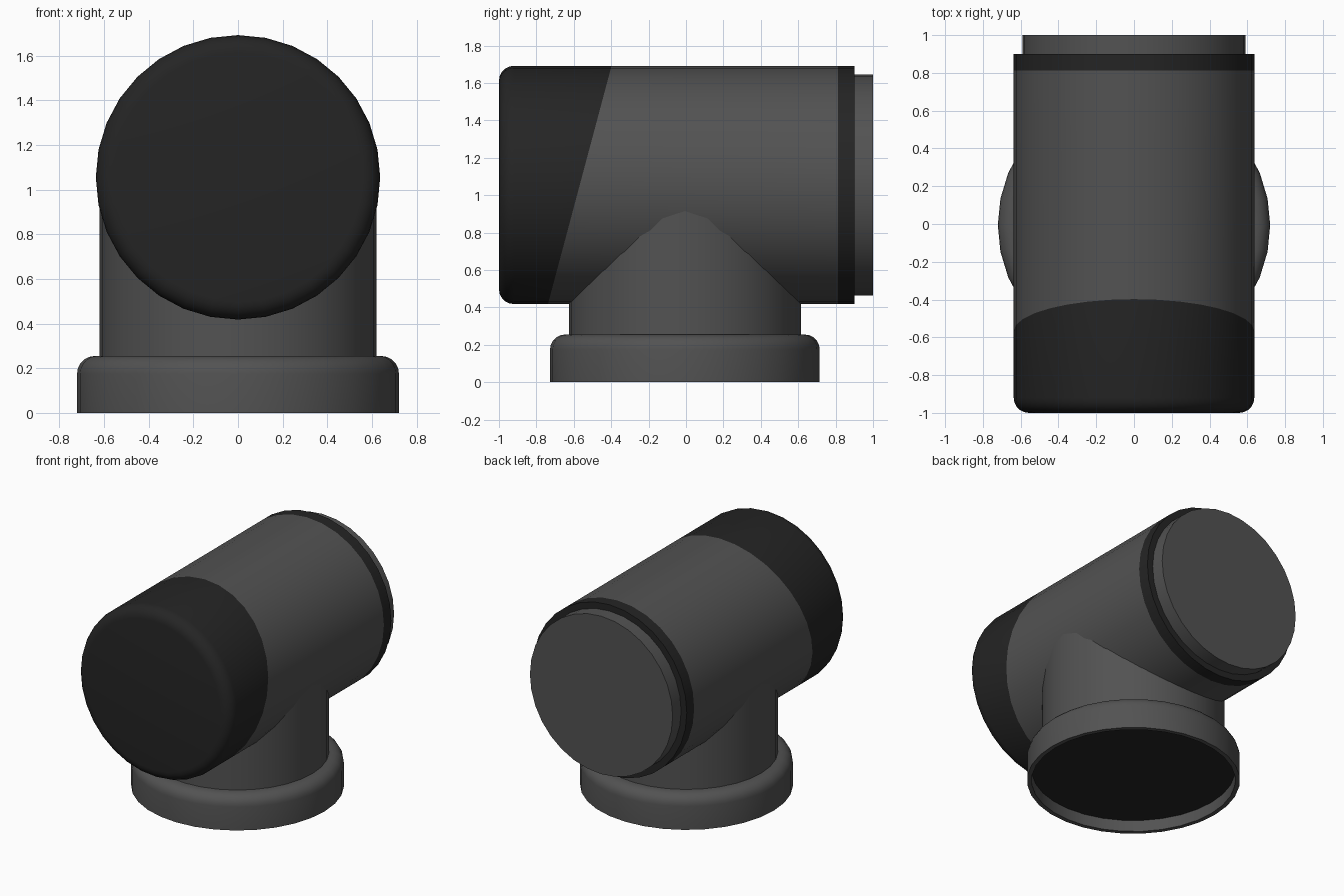
import bpy, bmesh, math

if "Cube" in bpy.data.objects:
    bpy.data.objects.remove(bpy.data.objects["Cube"])

SEG = 32
AXIS_Z = 1.055      # height of the barrel axis
R = 0.637           # barrel radius
POST_Y = -0.006     # the post sits very slightly off centre


def material(name, v):
    m = bpy.data.materials.new(name)
    m.diffuse_color = (v, v, v, 1)
    m.use_nodes = True
    m.node_tree.nodes["Principled BSDF"].inputs["Base Color"].default_value = m.diffuse_color
    return m


grey = material("grey", 0.085)
dark = material("dark", 0.018)


def lathe(name, profile, place, mat):
    """Spin (radius, axial) points; axial may be a function of the ring point."""
    bm = bmesh.new()
    rings = []
    for r, a in profile:
        if r == 0:
            rings.append([bm.verts.new(place(0, 0, a))] * SEG)
            continue
        ring = []
        for i in range(SEG):
            t = 2 * math.pi * i / SEG
            u, v = r * math.cos(t), r * math.sin(t)
            ring.append(bm.verts.new(place(u, v, a(v) if callable(a) else a)))
        rings.append(ring)
    for p, q in zip(rings, rings[1:]):
        for i in range(SEG):
            j = (i + 1) % SEG
            bm.faces.new(list(dict.fromkeys((p[i], p[j], q[j], q[i]))))
    bmesh.ops.recalc_face_normals(bm, faces=bm.faces)
    me = bpy.data.meshes.new(name)
    bm.to_mesh(me)
    bm.free()
    me.materials.append(mat)
    ob = bpy.data.objects.new(name, me)
    bpy.context.collection.objects.link(ob)
    bpy.ops.object.select_all(action='DESELECT')
    ob.select_set(True)
    bpy.context.view_layer.objects.active = ob
    bpy.ops.object.shade_smooth_by_angle(angle=math.radians(30))
    return ob


def along_y(u, v, a):
    return (u, a, AXIS_Z + v)


def along_z(u, v, a):
    return (u, v + POST_Y, a)


def rounded(r, a, rad, sign, n=5):
    """Quarter-round edge from the end face (at axial a) out to radius r."""
    return [(r - rad + rad * math.sin(t), a + sign * rad * (1 - math.cos(t)))
            for t in (math.pi / 2 * i / n for i in range(n + 1))]


def slant(v):
    return -0.568 + v * 0.267


# barrel: rounded dark cap with slanted seam, grey body, dark ring, rear lip
lathe("front_cap", [(0, -1)] + rounded(R, -1, 0.08, 1) + [(R, slant), (0, slant(0))], along_y, dark)
lathe("barrel_body", [(0, slant(0)), (R, slant), (R, 0.813), (0, 0.813)], along_y, grey)
lathe("rear_ring", [(0, 0.813), (R, 0.813), (R, 0.9), (0, 0.9)], along_y, dark)
lathe("rear_lip", [(0, 0.88), (0.59, 0.88), (0.59, 1), (0, 1)], along_y, grey)

# vertical post running up into the barrel
lathe("post", [(0, 0.2), (0.62, 0.2), (0.62, 1.0), (0, 1.0)], along_z, grey)

# hollow-bottomed base collar and its recessed dark underside
lathe("base_collar", [(0, 0.255)] + rounded(0.721, 0.255, 0.08, -1)
      + [(0.721, 0), (0.69, 0), (0.69, 0.09), (0, 0.09)], along_z, grey)
lathe("base_underside", [(0, 0.085), (0.69, 0.085), (0.69, 0.1), (0, 0.1)], along_z, dark)
